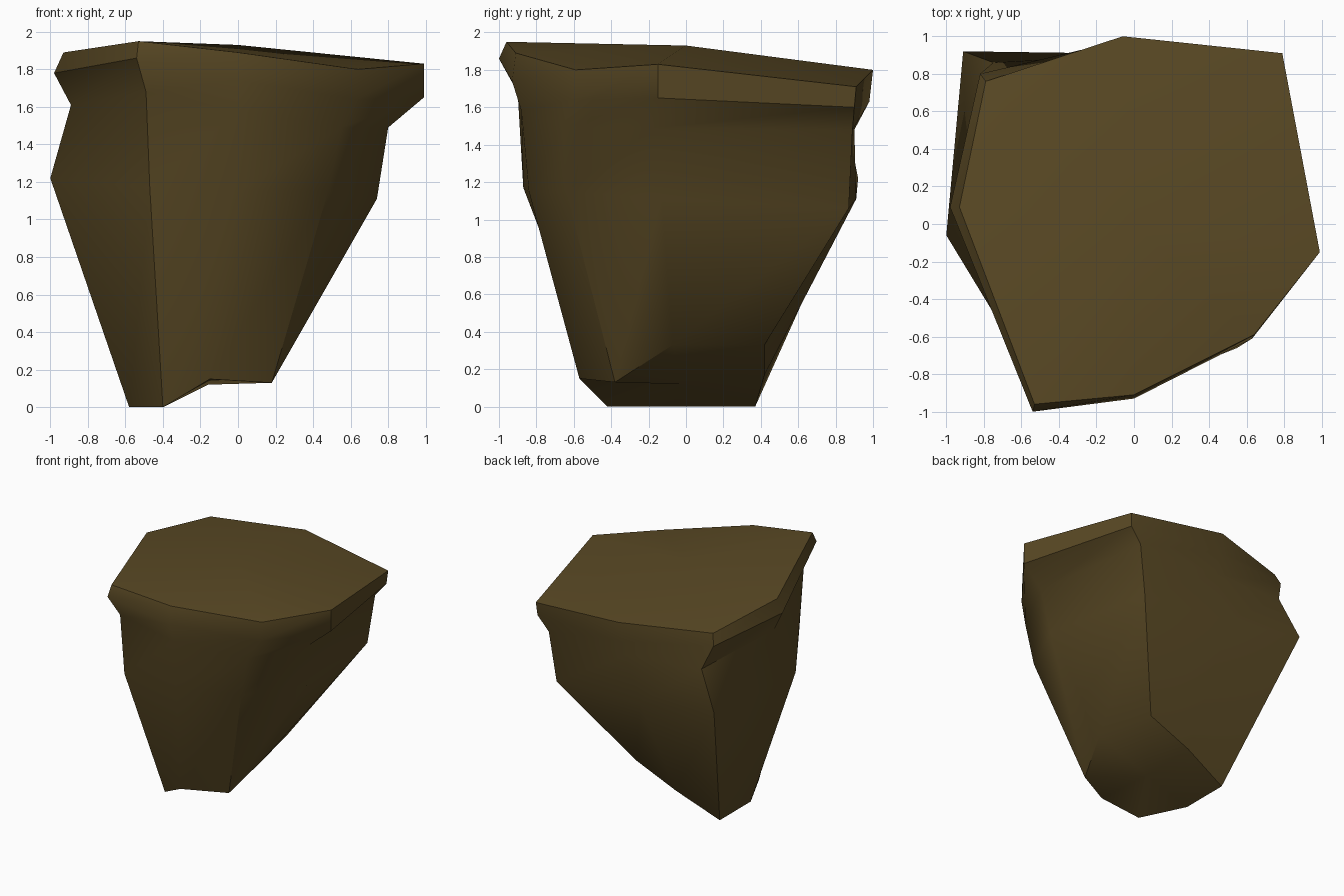
import bpy, bmesh, math

# Eight-sided rings, listed anticlockwise from the front-left corner
rings = [
    # underside
    [(-.40, -.42, 0), (-.15, -.57, .15), (.18, -.38, .13), (.29, -.07, .33),
     (.18, .42, .33), (-.2, .42, .17), (-.58, .37, 0), (-.58, -.05, 0)],
    # widest part of the body
    [(-.47, -.87, 1.17), (0, -.84, 1.15), (.48, -.64, 1.15), (.74, -.13, 1.11),
     (.62, .87, 1.06), (-.2, .91, 1.11), (-.91, .92, 1.22), (-1.0, -.06, 1.22)],
    # neck under the lip
    [(-.49, -.90, 1.68), (0, -.88, 1.58), (.55, -.66, 1.49), (.80, -.17, 1.49),
     (.68, .89, 1.48), (-.06, .90, 1.48), (-.75, .86, 1.53), (-.89, .07, 1.61)],
    # lower lip
    [(-.54, -1.0, 1.86), (0, -.93, 1.74), (.63, -.61, 1.64), (.99, -.15, 1.65),
     (.78, .90, 1.60), (-.06, .98, 1.63), (-.82, .80, 1.72), (-.98, .09, 1.78)],
    # top rim
    [(-.53, -.96, 1.95), (0, -.91, 1.89), (.64, -.59, 1.80), (.99, -.15, 1.83),
     (.79, .91, 1.71), (-.06, 1.0, 1.80), (-.79, .76, 1.81), (-.93, .09, 1.89)],
]

bm = bmesh.new()
loops = [[bm.verts.new(p) for p in ring] for ring in rings]
low = bm.verts.new((-.16, -.03, .12))
top = bm.verts.new((0, 0, 1.93))
n = 8
for i in range(n):
    j = (i + 1) % n
    # sides
    for a, b in zip(loops, loops[1:]):
        bm.faces.new((a[i], a[j], b[j], b[i]))
    # underside and top fans
    bm.faces.new((low, loops[0][j], loops[0][i]))
    bm.faces.new((top, loops[-1][i], loops[-1][j]))
bmesh.ops.recalc_face_normals(bm, faces=bm.faces[:])

mesh = bpy.data.meshes.new("rock")
bm.to_mesh(mesh)
bm.free()
rock = bpy.data.objects.new("rock", mesh)
bpy.context.collection.objects.link(rock)

# Brown stone colour
mat = bpy.data.materials.new("brown stone")
mat.diffuse_color = (.102, .067, .018, 1)
mesh.materials.append(mat)

# Smooth sides with crisp rim and corners
bpy.context.view_layer.objects.active = rock
rock.select_set(True)
bpy.ops.object.shade_smooth_by_angle(angle=math.radians(42))
